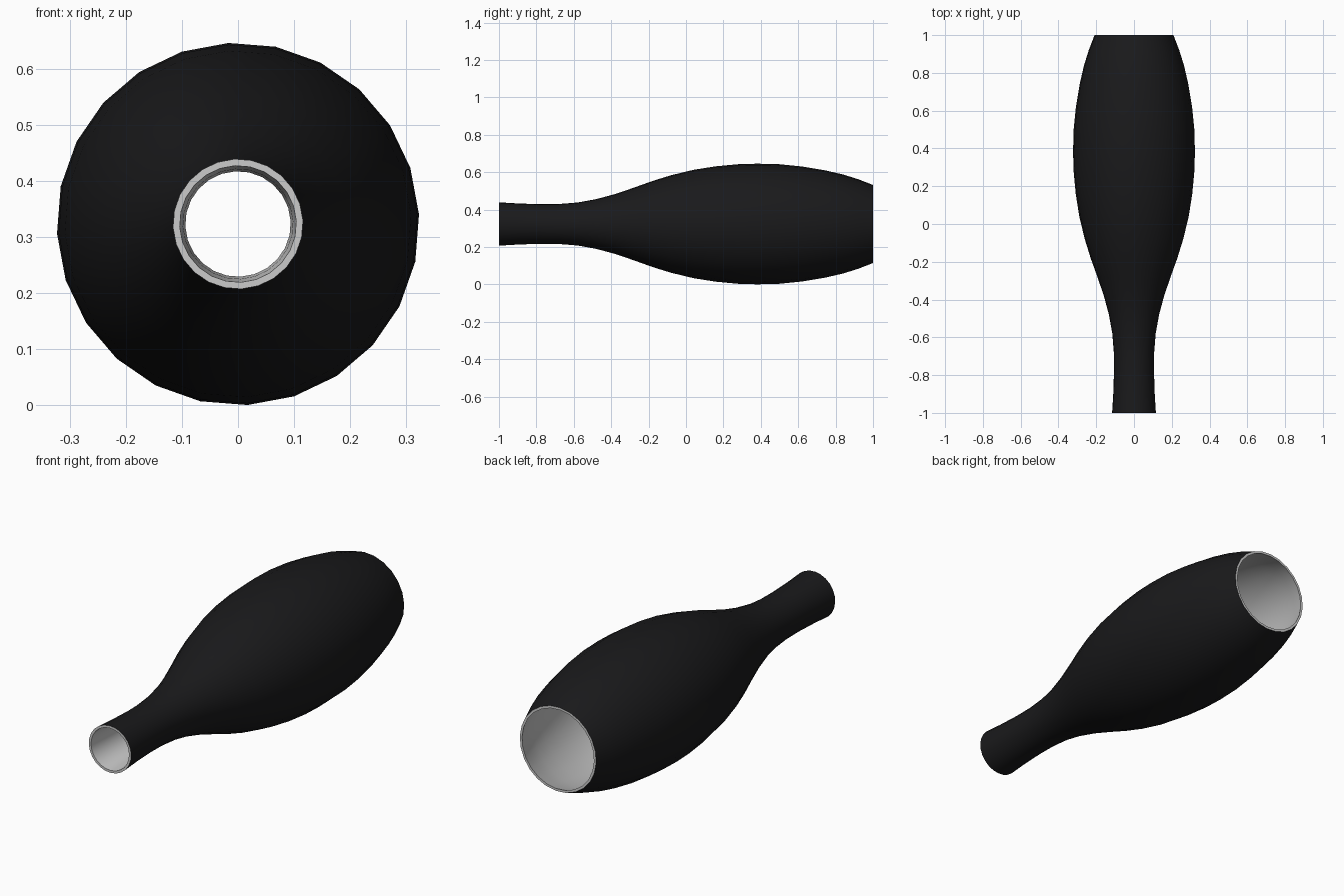
import bpy, bmesh, math

if "Cube" in bpy.data.objects:
    bpy.data.objects.remove(bpy.data.objects["Cube"])

SIDES = 24
CZ = 0.323
WALL = 0.012
# (position along y, outer radius)
PROFILE = [(-1, .116), (-.9, .110), (-.78, .106), (-.68, .107), (-.58, .115),
           (-.48, .133), (-.38, .160), (-.28, .194), (-.18, .230), (-.08, .261),
           (.04, .290), (.16, .309), (.28, .320), (.38, .323), (.5, .320),
           (.62, .308), (.74, .288), (.84, .265), (.92, .240), (1, .209)]


def lathe(name, profile, inward=False, colour=None):
    """Spin a (y, radius) profile about the horizontal y axis."""
    bm = bmesh.new()
    rings = []
    for y, r in profile:
        rings.append([bm.verts.new((r * math.cos(a), y, CZ + r * math.sin(a)))
                      for a in (math.tau * (i + .2) / SIDES for i in range(SIDES))])
    for a, b in zip(rings, rings[1:]):
        for i in range(SIDES):
            j = (i + 1) % SIDES
            bm.faces.new([a[i], b[i], b[j], a[j]])
    # make sure the shell faces the intended way
    bm.normal_update()
    bm.faces.ensure_lookup_table()
    f = bm.faces[len(bm.faces) // 2]
    c = f.calc_center_median()
    outward = f.normal.x * c.x + f.normal.z * (c.z - CZ) > 0
    if outward == inward:
        bmesh.ops.reverse_faces(bm, faces=bm.faces[:])
    me = bpy.data.meshes.new(name)
    bm.to_mesh(me)
    bm.free()
    ob = bpy.data.objects.new(name, me)
    bpy.context.collection.objects.link(ob)
    if colour:
        mat = bpy.data.materials.new(name + "_colour")
        mat.diffuse_color = colour
        mat.use_nodes = True
        mat.node_tree.nodes["Principled BSDF"].inputs["Base Color"].default_value = mat.diffuse_color
        me.materials.append(mat)
    bpy.ops.object.select_all(action='DESELECT')
    ob.select_set(True)
    bpy.context.view_layer.objects.active = ob
    bpy.ops.object.shade_smooth_by_angle(angle=math.radians(40))
    return ob


# Black outer skin of the bottle
lathe("outer_wall", PROFILE, colour=(.01, .01, .011, 1))

# Grey lining, with the two thin rims joining it to the outer skin
inner = [(y, r - WALL) for y, r in PROFILE]
lathe("inner_lining", [PROFILE[0]] + inner + [PROFILE[-1]], inward=True)
